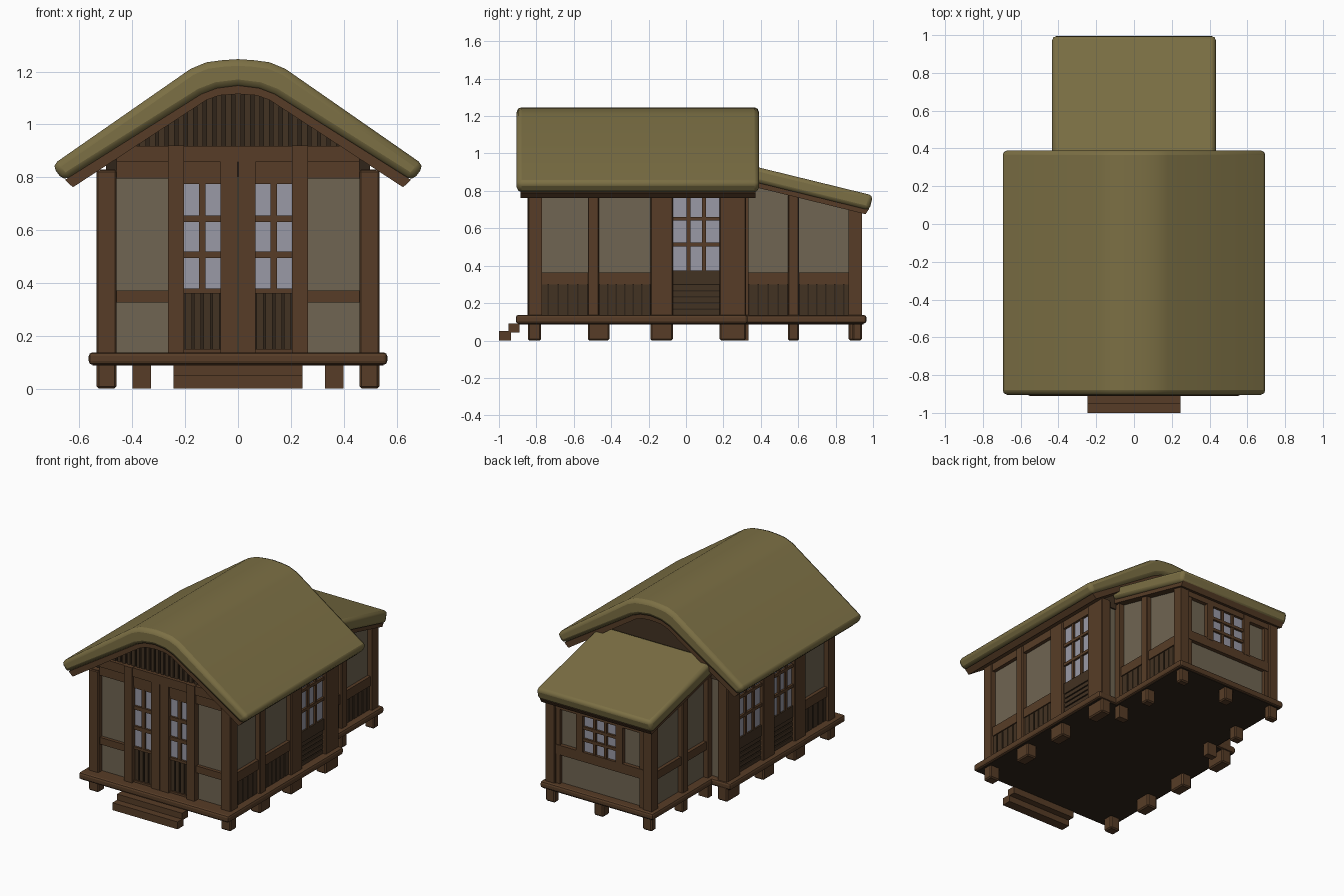
import bpy, bmesh
from mathutils import Vector

if "Cube" in bpy.data.objects:
    bpy.data.objects.remove(bpy.data.objects["Cube"])


def mat(name, c):
    m = bpy.data.materials.new(name)
    m.diffuse_color = (*c, 1)
    m.use_nodes = True
    m.node_tree.nodes["Principled BSDF"].inputs["Base Color"].default_value = m.diffuse_color
    return m


WOOD = mat("wood", (0.095, 0.046, 0.020))
DARK = mat("dark_wood", (0.055, 0.032, 0.016))
UNDER = mat("underside", (0.03, 0.018, 0.010))
PLASTER = mat("plaster", (0.16, 0.13, 0.085))
GLASS = mat("glass", (0.32, 0.32, 0.38))
THATCH = mat("thatch", (0.20, 0.16, 0.058))


def prism(name, pts, axis, a, b, m, bevel=0, segs=1, smooth=False):
    """Extrude a profile: (x,z) points along y, or (y,z) points along x."""
    bm = bmesh.new()
    vs = [bm.verts.new((p, a, q) if axis == 'y' else (a, p, q)) for p, q in pts]
    f = bm.faces.new(vs)
    r = bmesh.ops.extrude_face_region(bm, geom=[f])
    d = Vector((0, b - a, 0) if axis == 'y' else (b - a, 0, 0))
    bmesh.ops.translate(bm, vec=d, verts=[v for v in r['geom'] if isinstance(v, bmesh.types.BMVert)])
    bmesh.ops.recalc_face_normals(bm, faces=bm.faces)
    me = bpy.data.meshes.new(name)
    bm.to_mesh(me)
    bm.free()
    o = bpy.data.objects.new(name, me)
    bpy.context.collection.objects.link(o)
    me.materials.append(m)
    if bevel:
        mod = o.modifiers.new("bevel", 'BEVEL')
        mod.width, mod.segments, mod.limit_method, mod.angle_limit = bevel, segs, 'ANGLE', 0.9
    if smooth:
        bpy.context.view_layer.objects.active = o
        o.select_set(True)
        bpy.ops.object.shade_smooth_by_angle(angle=0.7)
        o.select_set(False)
    return o


def box(name, x0, x1, y0, y1, z0, z1, m=WOOD, bevel=0, segs=1):
    return prism(name, [(x0, z0), (x1, z0), (x1, z1), (x0, z1)], 'y', y0, y1, m, bevel, segs)


# Walls are (axis of normal, sign, outer face position)
FRONT, BACK = ('y', -1, 0.84), ('y', 1, 0.94)
RIGHT, LEFT = ('x', 1, 0.535), ('x', -1, 0.535)
ANNEX_R, ANNEX_L = ('x', 1, 0.40), ('x', -1, 0.40)


def bar(w, name, u0, u1, z0, z1, inset=0.0, m=WOOD, bevel=0, depth=0.07):
    ax, s, f = w
    d0, d1 = sorted((s * (f - inset), s * (f - depth)))
    if ax == 'y':
        return box(name, u0, u1, d0, d1, z0, z1, m, bevel)
    return box(name, d0, d1, u0, u1, z0, z1, m, bevel)


def boards(w, name, u0, u1, z0, z1, n, vertical=True):
    bar(w, name + "_backing", u0, u1, z0, z1, 0.028, UNDER)
    for i in range(n):
        if vertical:
            s = (u1 - u0) / n
            bar(w, name, u0 + i * s + .004, u0 + (i + 1) * s - .004, z0, z1, 0.02, DARK)
        else:
            s = (z1 - z0) / n
            bar(w, name, u0, u1, z0 + i * s + .004, z0 + (i + 1) * s - .004, 0.02, DARK)


def window(w, u0, u1, z0, z1, cols, rows, b=0.02):
    bar(w, "window_glass", u0, u1, z0, z1, 0.026, GLASS)
    for i in range(1, cols):
        u = u0 + (u1 - u0) * i / cols
        bar(w, "window_mullion", u - b / 2, u + b / 2, z0, z1, 0.014)
    for i in range(1, rows):
        z = z0 + (z1 - z0) * i / rows
        bar(w, "window_crossbar", u0, u1, z - b / 2, z + b / 2, 0.012)


def side_window(w, u0, u1):
    window(w, u0, u1, 0.375, 0.79, 3, 3)
    boards(w, "louvre", u0, u1, 0.135, 0.30, 5, False)
    bar(w, "window_sill", u0, u1, 0.30, 0.375, 0.015, DARK)


def side_panel(w, u0, u1):
    boards(w, "wainscot_board", u0, u1, 0.135, 0.30, max(3, round((u1 - u0) / 0.05)))
    bar(w, "wall_rail", u0, u1, 0.30, 0.365, 0.012)


# Main roof: thatch arc with wooden lining beneath
def mirrored(half):
    return half + [(-x, z) for x, z in reversed(half[1:-1])]


prism("main_thatch", mirrored([(0, 1.247), (.06, 1.243), (.12, 1.235), (.18, 1.21), (.705, .845),
      (.66, .785), (.14, 1.112), (.08, 1.135), (0, 1.145)]), 'y', -0.905, 0.39, THATCH, 0.025, 2, True)
prism("roof_lining", mirrored([(0, 1.147), (.08, 1.137), (.14, 1.114), (.655, .79), (.625, .762),
      (.12, 1.092), (.07, 1.11), (0, 1.115)]), 'y', -0.885, 0.372, WOOD)

# Gables with vertical battens at the front
gable = mirrored([(0, 1.13), (.12, 1.105), (.5, .85), (.5, .8), (0, .8)])
prism("front_gable", gable, 'y', -0.805, -0.77, UNDER)
prism("back_gable", gable, 'y', 0.26, 0.30, DARK)
for i in range(-10, 11):
    x = i * 0.036
    top = 1.115 - 0.66 * max(0, abs(x) - 0.11)
    bar(FRONT, "gable_board", x - .012, x + .012, 0.91, top, 0.022, DARK)

# Annex roof
def slope(y0, y1, top, bot):
    k = -0.245
    return [(y0, top + k * (y0 - .39)), (y1, top + k * (y1 - .39)),
            (y1 - .02, bot + k * (y1 - .41)), (y0, bot + k * (y0 - .39))]


prism("annex_thatch", slope(0.30, 1.0, 0.925, 0.84), 'x', -0.433, 0.433, THATCH, 0.022, 2, True)
prism("annex_roof_lining", slope(0.30, 0.98, 0.85, 0.815), 'x', -0.415, 0.415, WOOD)

# Plaster wall bodies
box("main_walls", -0.50, 0.50, -0.805, 0.29, 0.13, 0.83, PLASTER)
prism("annex_walls", [(.25, .13), (.905, .13), (.905, .70), (.25, .86)], 'x', -0.365, 0.365, PLASTER)

# Platforms, dark floor underside, steps
box("main_platform", -0.565, 0.565, -0.91, 0.33, 0.09, 0.137, WOOD, 0.014, 2)
box("annex_platform", -0.425, 0.425, 0.28, 0.965, 0.091, 0.136, WOOD, 0.014, 2)
box("main_floor_underside", -0.55, 0.55, -0.895, 0.315, 0.087, 0.10, UNDER)
box("annex_floor_underside", -0.41, 0.41, 0.28, 0.95, 0.087, 0.10, UNDER)
box("lower_step", -0.245, 0.245, -1.0, -0.935, 0, 0.05)
box("upper_step", -0.245, 0.245, -0.95, -0.89, 0.042, 0.09)

# Stilts and side posts
SPANS = [(-.845, -.79), (-.525, -.41), (-.19, -.07), (.18, .32)]
for w in (RIGHT, LEFT):
    for u0, u1 in SPANS:
        bar(w, "stilt", u0, max(u1, u0 + .07), 0, 0.10, 0, WOOD, 0.008, 0.075)
        if w is RIGHT and u0 == -.525:
            u1 = -.465
        bar(w, "side_post", u0, u1, 0.13, 0.825, 0, WOOD, 0.005, 0.075)
    bar(w, "wall_plate", -0.84, 0.32, 0.775, 0.83, 0.01)
for w in (ANNEX_R, ANNEX_L):
    for u0, u1, top in ((.545, .605, .78), (.89, .94, .70)):
        bar(w, "annex_stilt", u0, u1, 0, 0.10, 0, WOOD, 0.008)
        bar(w, "annex_post", u0, u1, 0.13, top, 0, WOOD, 0.005)
    bar(w, "annex_inner_post", 0.29, 0.335, 0.0, 0.83, 0, WOOD)
bar(BACK, "annex_stilt", -.035, .035, 0, 0.10, 0, WOOD, 0.008)

# Side wall infill
side_panel(RIGHT, -.79, -.525)
side_panel(RIGHT, -.465, -.19)
side_window(RIGHT, -.07, .18)
side_panel(LEFT, -.79, -.525)
side_window(LEFT, -.41, -.19)
side_window(LEFT, -.07, .18)
side_panel(ANNEX_R, .335, .545)
side_panel(ANNEX_R, .605, .89)
bar(ANNEX_L, "wall_rail", .335, .89, .325, .38, 0.012)

# Front wall
for s in (-1, 1):
    def fb(name, a, b, *args):
        bar(FRONT, name, *sorted((s * a, s * b)), *args)
    fb("front_corner_post", .46, .535, .13, .825, 0)
    fb("front_tall_post", .205, .265, .13, .92, -0.008)
    fb("front_centre_post", .001, .066, .13, .86, 0)
    fb("front_rail", .265, .46, .325, .372, 0.012)
    fb("front_lintel", .066, .46, .795, .86, 0.01)
    fb("door_top_rail", .066, .205, .775, .80, 0.015)
    fb("door_sill", .066, .205, .135, .15, 0.012)
    u0, u1 = sorted((s * .066, s * .205))
    window(FRONT, u0, u1, .37, .78, 2, 3, 0.025)
    boards(FRONT, "door_board", u0, u1, .15, .365, 4)
    bar(FRONT, "door_rail", u0, u1, .36, .378, 0.012)
bar(FRONT, "tie_beam", -.46, .46, .858, .918, 0.0)

# Back wall of the annex
for s in (-1, 1):
    bar(BACK, "back_corner_post", *sorted((s * .345, s * .40)), .13, .70)
    bar(BACK, "back_window_post", *sorted((s * .125, s * .175)), .39, .68, 0.006)
    bar(BACK, "back_inner_post", *sorted((s * .30, s * .345)), .13, .69, 0.012)
bar(BACK, "back_rail", -.345, .345, .335, .40, 0.008)
bar(BACK, "back_lintel", -.345, .345, .645, .70, 0.008)
window(BACK, -.125, .125, .40, .645, 3, 3)
